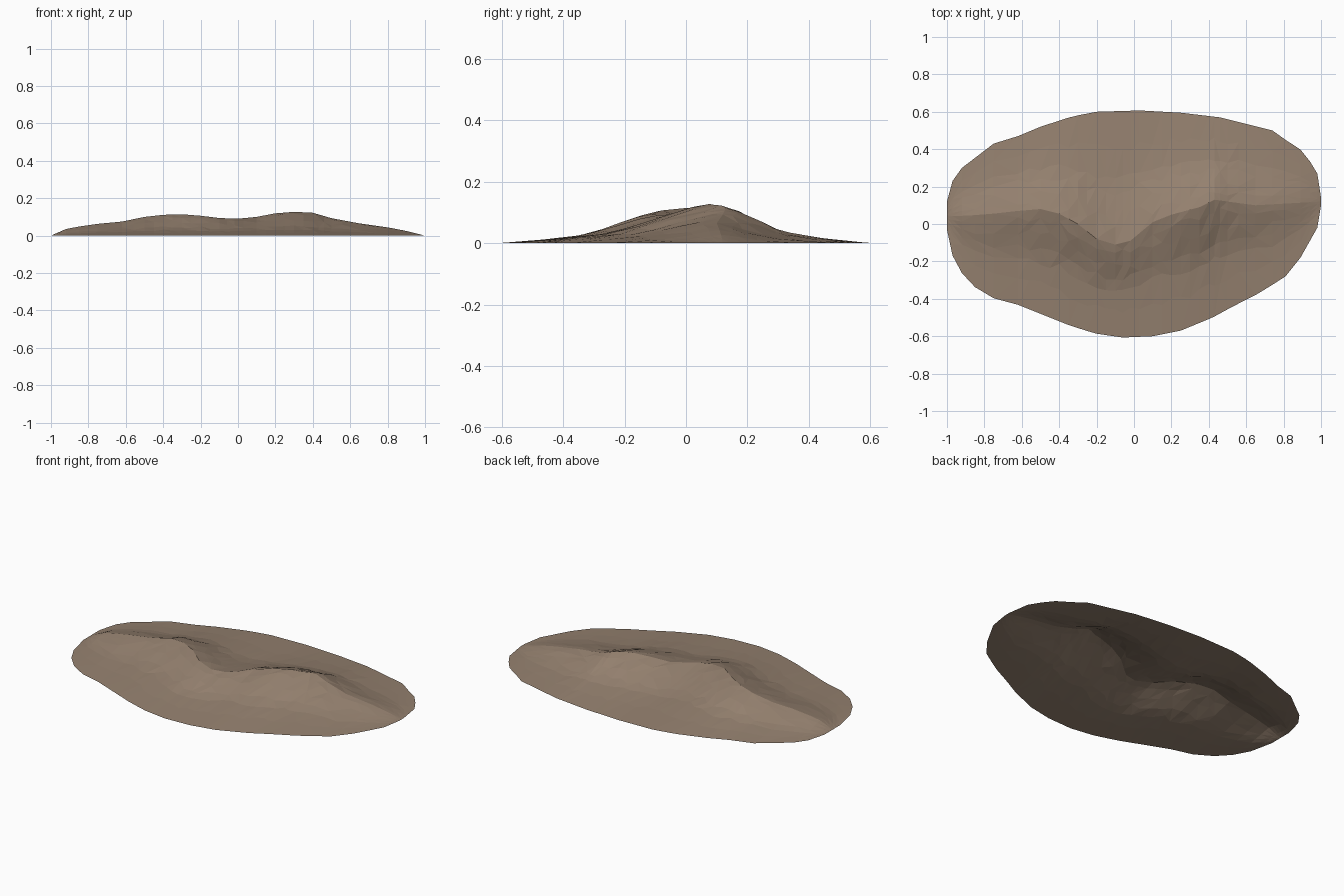
import bpy, bmesh, random

if "Cube" in bpy.data.objects:
    bpy.data.objects.remove(bpy.data.objects["Cube"])

random.seed(4)

# Outline (back and front edges), ridge path and ridge height, as (x, value)
BACK = [(-1, .12), (-.97, .23), (-.92, .30), (-.75, .43), (-.62, .47), (-.5, .52), (-.33, .575),
        (-.2, .6), (.03, .607), (.25, .595), (.46, .57), (.74, .5), (.81, .45), (.91, .385),
        (.98, .27), (1, .14)]
FRONT = [(-1, -.03), (-.98, -.15), (-.9, -.3), (-.78, -.39), (-.65, -.42), (-.5, -.48), (-.35, -.54),
         (-.21, -.585), (-.06, -.607), (.1, -.6), (.25, -.57), (.42, -.5), (.53, -.44), (.67, -.37),
         (.81, -.28), (.89, -.18), (.98, -.02), (1, .1)]
RIDGE = [(-1, .04), (-.8, .05), (-.62, .07), (-.5, .08), (-.4, .055), (-.3, 0), (-.2, -.08),
         (-.1, -.11), (-.02, -.09), (.1, .01), (.2, .05), (.35, .09), (.43, .13), (.5, .12),
         (.65, .1), (1, .12)]
HEIGHT = [(-1, 0), (-.92, .035), (-.8, .058), (-.62, .075), (-.5, .1), (-.4, .111), (-.3, .114),
          (-.2, .106), (-.1, .094), (0, .09), (.1, .1), (.2, .119), (.3, .127), (.4, .122),
          (.5, .093), (.65, .065), (.8, .044), (.9, .025), (1, 0)]
# Slope profile: fraction of the way to the edge -> fraction of the ridge height
SLOPE = [(0, 1), (.1, .88), (.23, .66), (.38, .40), (.5, .25), (.72, .12), (1, 0)]


def lerp(table, x):
    for (x0, v0), (x1, v1) in zip(table, table[1:]):
        if x <= x1:
            return v0 + (v1 - v0) * (x - x0) / (x1 - x0)
    return table[-1][1]


xs = [-1, -.97, -.92, -.85, -.75, -.62, -.56, -.5, -.45, -.4, -.35, -.3, -.25, -.2, -.15, -.1, -.06,
      -.02, .03, .1, .15, .2, .25, .3, .35, .4, .43, .46, .5, .56, .65, .74, .81, .89, .94, .98, 1]

bm = bmesh.new()
columns = []
for x in xs:
    ridge, top = lerp(RIDGE, x), lerp(HEIGHT, x)
    column = []
    # front edge -> ridge -> back edge
    rows = [(t, FRONT) for t, _ in reversed(SLOPE)] + [(t, BACK) for t, _ in SLOPE[1:]]
    for t, side in rows:
        inner = 0 < t < 1 and abs(x) < .9
        u = t + (random.uniform(-.035, .035) if inner else 0)
        y = ridge + (lerp(side, x) - ridge) * u
        z = top * lerp(SLOPE, u)
        if inner:
            z *= random.uniform(.96, 1.04)
        column.append(bm.verts.new((x, y, z)))
    columns.append(column)

# Irregular triangulated facets
for a, b in zip(columns, columns[1:]):
    for i in range(len(a) - 1):
        q = (a[i], b[i], b[i + 1], a[i + 1])
        if random.random() < .5:
            bm.faces.new((q[0], q[1], q[2]))
            bm.faces.new((q[0], q[2], q[3]))
        else:
            bm.faces.new((q[0], q[1], q[3]))
            bm.faces.new((q[1], q[2], q[3]))

mesh = bpy.data.meshes.new("dirt_mound")
bm.to_mesh(mesh)
bm.free()

# Single earth colour, flat faces, open underside
earth = bpy.data.materials.new("earth brown")
earth.diffuse_color = (.30, .22, .16, 1)
earth.use_nodes = True
earth.node_tree.nodes["Principled BSDF"].inputs["Base Color"].default_value = earth.diffuse_color
mesh.materials.append(earth)
mound = bpy.data.objects.new("dirt_mound", mesh)
bpy.context.collection.objects.link(mound)
